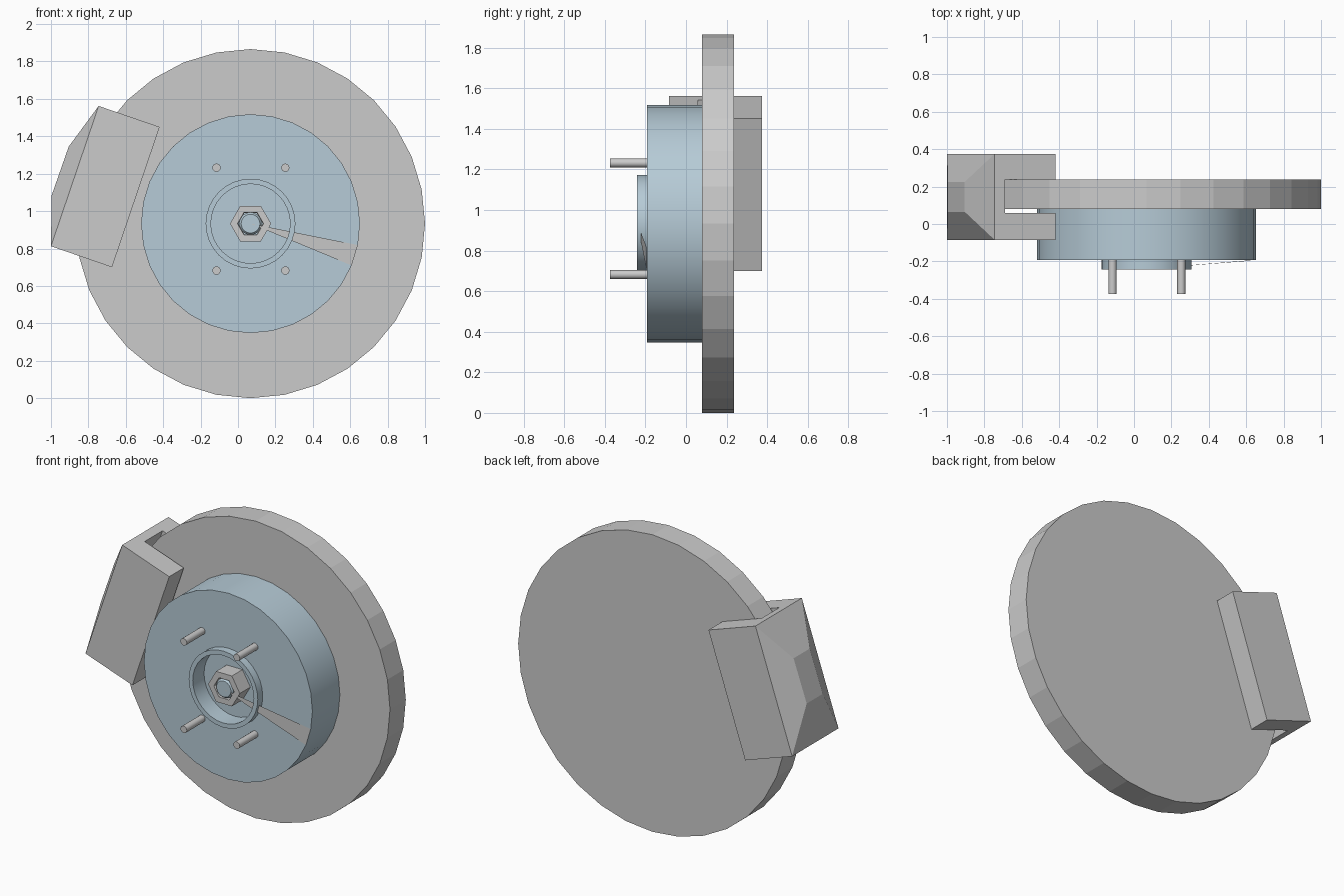
import bpy, bmesh, math
from mathutils import Vector

if "Cube" in bpy.data.objects:
    bpy.data.objects.remove(bpy.data.objects["Cube"])

CX, CZ = 0.067, 0.933          # wheel axis

steel = bpy.data.materials.new("blue_steel")
steel.diffuse_color = (0.47, 0.60, 0.68, 1)
steel.use_nodes = True
steel.node_tree.nodes["Principled BSDF"].inputs["Base Color"].default_value = steel.diffuse_color


def finish(name, bm, mat=None, smooth=False, recalc=True):
    if recalc:
        bmesh.ops.recalc_face_normals(bm, faces=bm.faces)
    me = bpy.data.meshes.new(name)
    bm.to_mesh(me)
    bm.free()
    ob = bpy.data.objects.new(name, me)
    bpy.context.collection.objects.link(ob)
    if mat:
        me.materials.append(mat)
    if smooth:
        bpy.ops.object.select_all(action='DESELECT')
        ob.select_set(True)
        bpy.context.view_layer.objects.active = ob
        bpy.ops.object.shade_smooth_by_angle(angle=math.radians(30))
    return ob


def lathe(name, profile, sides, mat=None, smooth=False, x=CX, z=CZ):
    """Revolve (radius, y) points about an axis along y; radius 0 closes an end."""
    bm = bmesh.new()
    rings = []
    for r, y in profile:
        if r == 0:
            rings.append([bm.verts.new((x, y, z))] * sides)
        else:
            rings.append([bm.verts.new((x + r * math.cos(a), y, z + r * math.sin(a)))
                          for a in (2 * math.pi * i / sides for i in range(sides))])
    for a, b in zip(rings, rings[1:]):
        for i in range(sides):
            j = (i + 1) % sides
            quad = list(dict.fromkeys((a[i], a[j], b[j], b[i])))
            bm.faces.new(quad)
    return finish(name, bm, mat, smooth)


# Brake disc, faceted
lathe("brake_disc", [(0, 0.08), (0.933, 0.08), (0.933, 0.237), (0, 0.237)], 32)

# Hub with raised lip and recessed centre
lathe("hub", [(0.585, 0.085), (0.585, -0.193), (0.24, -0.193), (0.24, -0.242),
              (0.212, -0.242), (0.212, -0.13), (0, -0.13)], 32, steel, True)

# Axle end with chamfered tip
lathe("axle", [(0.06, -0.12), (0.06, -0.225), (0.05, -0.238), (0, -0.238)], 32, steel, True)

# Hexagonal axle nut with a round-ish bore
lathe("axle_nut", [(0.11, -0.13), (0.11, -0.235), (0.07, -0.235), (0.066, -0.22),
                   (0.066, -0.13)], 6)

# Wheel studs
for i, sx in enumerate((-1, 1)):
    for j, sz in enumerate((-1, 1)):
        lathe(f"wheel_stud_{i}{j}", [(0.022, -0.18), (0.022, -0.375), (0, -0.375)], 16,
              None, True, 0.069 + sx * 0.184, 0.957 + sz * 0.275)

# Thin grey sliver on the hub face, rim to axle
bm = bmesh.new()
pts = [Vector((CX, -0.24, CZ))]
for k in (-1, -2):
    a = math.radians(11.25 * k)
    pts.append(Vector((CX + 0.585 * math.cos(a), -0.195, CZ + 0.585 * math.sin(a))))
f = bm.faces.new([bm.verts.new(p) for p in pts])
f.normal_update()
if f.normal.y > 0:
    f.normal_flip()
finish("hub_marker", bm, recalc=False)

# Caliper: U profile (across, y) swept along its tilted length
top = Vector((-0.745, 0, 1.562))
across = Vector((0.326, 0, -0.112)).normalized()
along = Vector((-0.255, 0, -0.75))
W, Y0, Y1 = 0.345, -0.085, 0.375
profile = [(0, Y0), (W, Y0), (W, 0.06), (0.058, 0.06), (0.058, 0.237), (W, 0.237), (W, Y1), (0, Y1)]
bm = bmesh.new()
face = bm.faces.new([bm.verts.new(top + across * u + Vector((0, y, 0))) for u, y in profile])
ext = bmesh.ops.extrude_face_region(bm, geom=[face])
bmesh.ops.translate(bm, vec=along, verts=[v for v in ext["geom"] if isinstance(v, bmesh.types.BMVert)])
bmesh.ops.recalc_face_normals(bm, faces=bm.faces)
# Bulged outer face
outer = max(bm.faces, key=lambda f: f.normal.dot(-across) * 10 - (f.calc_center_median() - top).dot(across))
bmesh.ops.inset_individual(bm, faces=[outer], thickness=0.1)
mid = outer.calc_center_median()
for v in outer.verts:
    x, z = (-0.905, 1.345) if v.co.z > mid.z else (-0.996, 1.085)
    v.co = (x, 0.225 if v.co.y > mid.y else 0.065, z)
finish("caliper", bm)
